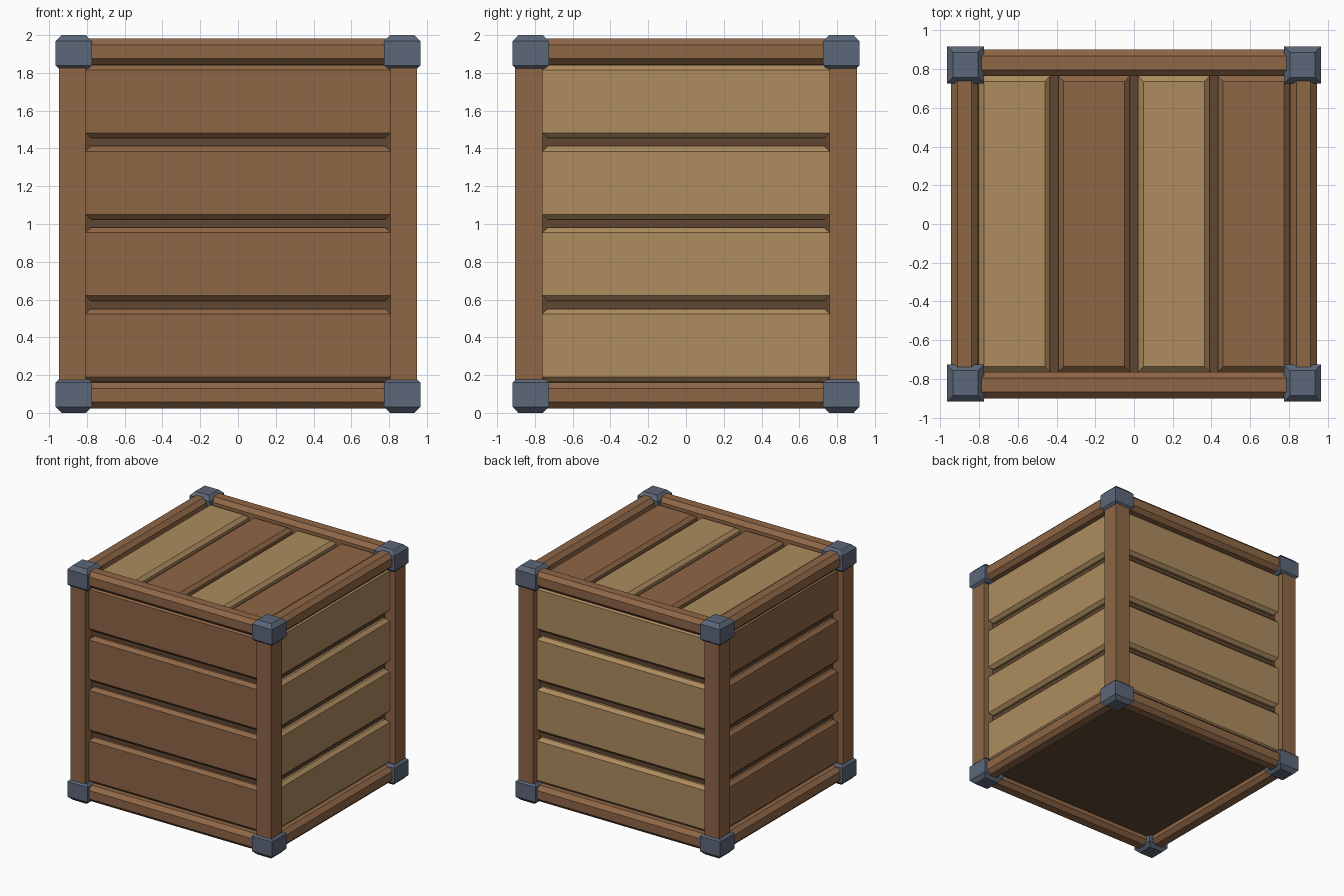
import bpy, bmesh
from mathutils import Vector

if "Cube" in bpy.data.objects:
    bpy.data.objects.remove(bpy.data.objects["Cube"])


def material(name, rgb):
    lin = [((c / 255 + 0.055) / 1.055) ** 2.4 for c in rgb]
    m = bpy.data.materials.new(name)
    m.diffuse_color = (*lin, 1)
    m.use_nodes = True
    m.node_tree.nodes["Principled BSDF"].inputs["Base Color"].default_value = m.diffuse_color
    return m


BROWN = material("brown_wood", (143, 103, 70))
TAN = material("tan_wood", (173, 140, 94))
DARK = material("dark_wood", (97, 71, 50))
STEEL = material("blue_steel", (92, 103, 121))

X, Y, Z = Vector((1, 0, 0)), Vector((0, 1, 0)), Vector((0, 0, 1))


def loft(name, rings, mat):
    """Join rings of equal point count and cap both ends."""
    bm = bmesh.new()
    loops = [[bm.verts.new(p) for p in r] for r in rings]
    n = len(loops[0])
    for a, b in zip(loops, loops[1:]):
        for i in range(n):
            j = (i + 1) % n
            bm.faces.new((a[i], a[j], b[j], b[i]))
    bm.faces.new(loops[0][::-1])
    bm.faces.new(loops[-1])
    bmesh.ops.recalc_face_normals(bm, faces=bm.faces)
    me = bpy.data.meshes.new(name)
    bm.to_mesh(me)
    bm.free()
    me.materials.append(mat)
    ob = bpy.data.objects.new(name, me)
    bpy.context.collection.objects.link(ob)
    return ob


def rect(c, u, v, hu, hv):
    return [c + u * (a * hu) + v * (b * hv) for a, b in ((-1, -1), (1, -1), (1, 1), (-1, 1))]


def octagon(c, u, v, h, k):
    pts = ((-h, -k), (-k, -h), (k, -h), (h, -k), (h, k), (k, h), (-k, h), (-h, k))
    return [c + u * a + v * b for a, b in pts]


def plank(name, c, u, v, n, hu, hv, end, mat):
    """Plank with its face centred at c; v edges chamfered, ends shifted by end."""
    ch = 0.027
    loft(name, [rect(c, u, v, hu, hv),
                rect(c - n * ch, u, v, hu + end, hv + ch),
                rect(c - n * 0.07, u, v, hu + end, hv + ch)], mat)


# dark inner core showing in the gaps and underneath
loft("inner_core", [rect(Z * z, X, Y, 0.855, 0.81) for z in (0.09, 1.885)], DARK)

# four planks on each side wall
walls = (("front", -Y, X, 0.855, 0.807, BROWN), ("back", Y, X, 0.855, 0.807, TAN),
         ("right", X, Y, 0.90, 0.76, TAN), ("left", -X, Y, 0.90, 0.76, BROWN))
for side, n, u, depth, half, mat in walls:
    for i in range(4):
        c = n * depth + Z * (0.357 + 0.4305 * i)
        plank(f"{side}_plank_{i + 1}", c, u, Z, n, half, 0.167, -0.027, mat)

# lid planks in alternating wood
for i in range(4):
    c = Vector((-0.618 + 0.412 * i, 0, 1.935))
    plank(f"lid_plank_{i + 1}", c, Y, X, Z, 0.737, 0.158, 0.028, BROWN if i % 2 else TAN)

# chamfered rails around the top and bottom
for level, z in (("bottom", 0.0925), ("top", 1.9125)):
    for s, fb, lr in ((-1, "front", "left"), (1, "back", "right")):
        c = Vector((0, s * 0.8325, z))
        loft(f"{level}_{fb}_rail", [octagon(c + X * e, Y, Z, 0.069, 0.036) for e in (-0.85, 0.85)], BROWN)
        c = Vector((s * 0.8755, 0, z))
        loft(f"{level}_{lr}_rail", [octagon(c + Y * e, X, Z, 0.069, 0.036) for e in (-0.8, 0.8)], BROWN)

# corner posts and metal corner caps
for sx, lr in ((-1, "left"), (1, "right")):
    for sy, fb in ((-1, "front"), (1, "back")):
        p = Vector((sx * 0.877, sy * 0.8325, 0))
        loft(f"{fb}_{lr}_post", [rect(p + Z * z, X, Y, 0.07, 0.0725) for z in (0.08, 1.92)], BROWN)
        p = Vector((sx * 0.87, sy * 0.8225, 0))
        profile = ((0, 0.065), (0.032, 0.096), (0.16, 0.096), (0.178, 0.078))
        for level, f in (("bottom", lambda z: z), ("top", lambda z: 2 - z)):
            loft(f"{level}_{fb}_{lr}_corner_cap",
                 [rect(p + Z * f(z), X, Y, h, h) for z, h in profile], STEEL)
